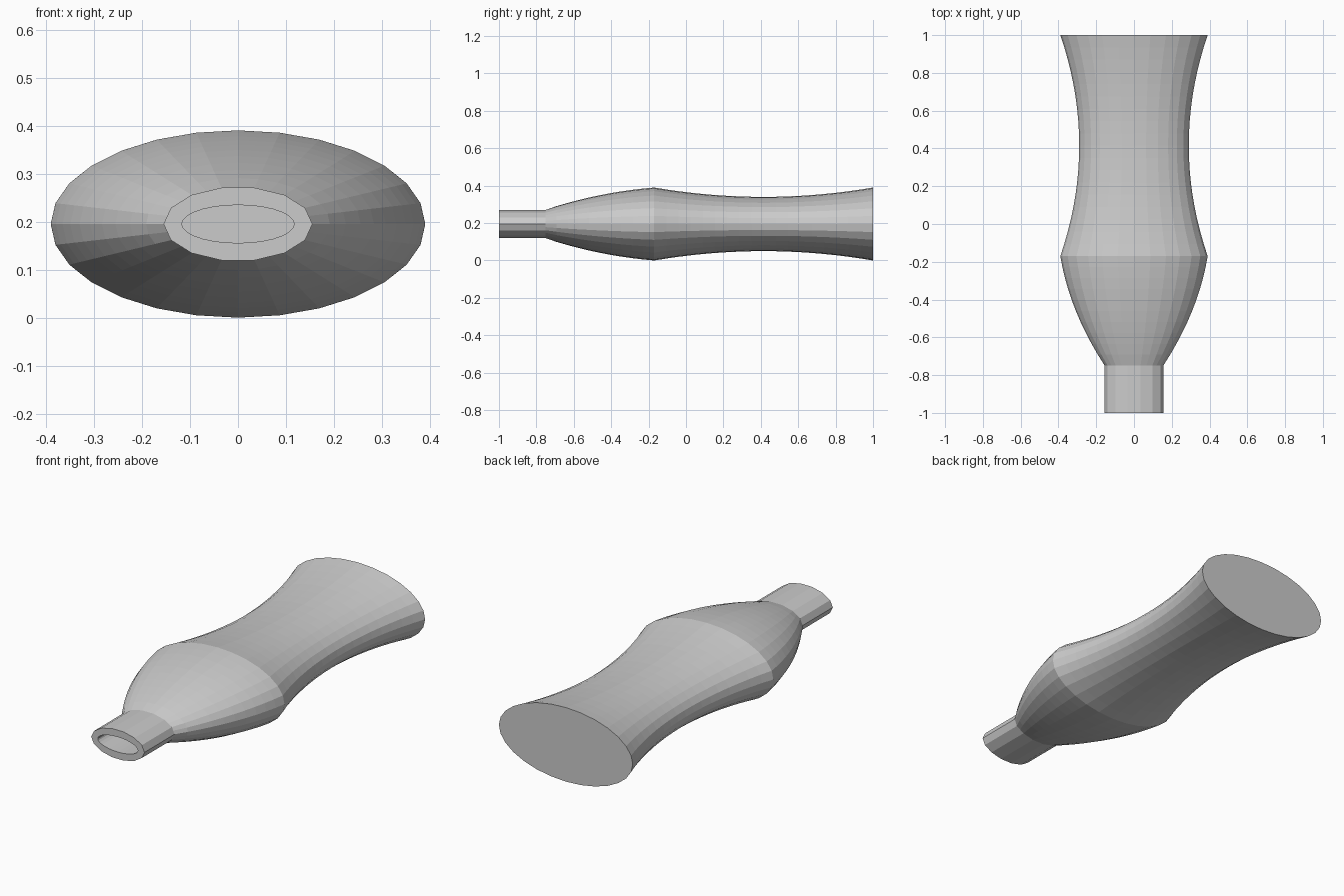
import bpy, bmesh, math

if "Cube" in bpy.data.objects:
    bpy.data.objects.remove(bpy.data.objects["Cube"])

SIDES = 28
WALL = 0.038
MID_Z = 0.195


def radius(y):
    # half width of the bottle along its length (half height is half of this)
    if y <= -0.75:
        return 0.155
    if y <= -0.17:
        t = (y + 0.75) / 0.58
        return 0.155 + 0.58 * (0.65 * t - 0.245 * t * t)
    return 0.29 + 0.1 * ((y - 0.415) / 0.585) ** 2


def ring(bm, y, inset=0.0, coarse=False):
    a, b = radius(y) - inset, radius(y) / 2 - inset
    pts = [(a * math.cos(2 * math.pi * i / SIDES), b * math.sin(2 * math.pi * i / SIDES))
           for i in range(SIDES)]
    if coarse:  # flatten every second point so the neck has half as many facets
        for i in range(1, SIDES, 2):
            p, q = pts[i - 1], pts[(i + 1) % SIDES]
            pts[i] = ((p[0] + q[0]) / 2, (p[1] + q[1]) / 2)
    return [bm.verts.new((x, y, MID_Z + z)) for x, z in pts]


shoulder = [-0.75 + 0.58 * i / 10 for i in range(1, 11)]
waist = [-0.17 + 1.17 * i / 18 for i in range(1, 19)]

bm = bmesh.new()
# outer skin, from base to neck
rings = [ring(bm, y) for y in reversed(shoulder + waist)]
rings += [ring(bm, -0.75, coarse=True), ring(bm, -1, coarse=True)]
# mouth rim and inner skin, from neck to base
rings += [ring(bm, -1, WALL), ring(bm, -0.75, WALL)]
rings += [ring(bm, y, WALL) for y in shoulder + waist[:-1]]
inner_end = ring(bm, 1, WALL)
for v in inner_end:
    v.co.y = 1 - WALL
rings.append(inner_end)

for r, s in zip(rings, rings[1:]):
    for i in range(SIDES):
        j = (i + 1) % SIDES
        bm.faces.new((r[i], r[j], s[j], s[i]))
# base, outside and inside
bm.faces.new(rings[0])
bm.faces.new(rings[-1])
bmesh.ops.recalc_face_normals(bm, faces=bm.faces[:])

mesh = bpy.data.meshes.new("flat_bottle")
bm.to_mesh(mesh)
bm.free()
bpy.context.collection.objects.link(bpy.data.objects.new("flat_bottle", mesh))
